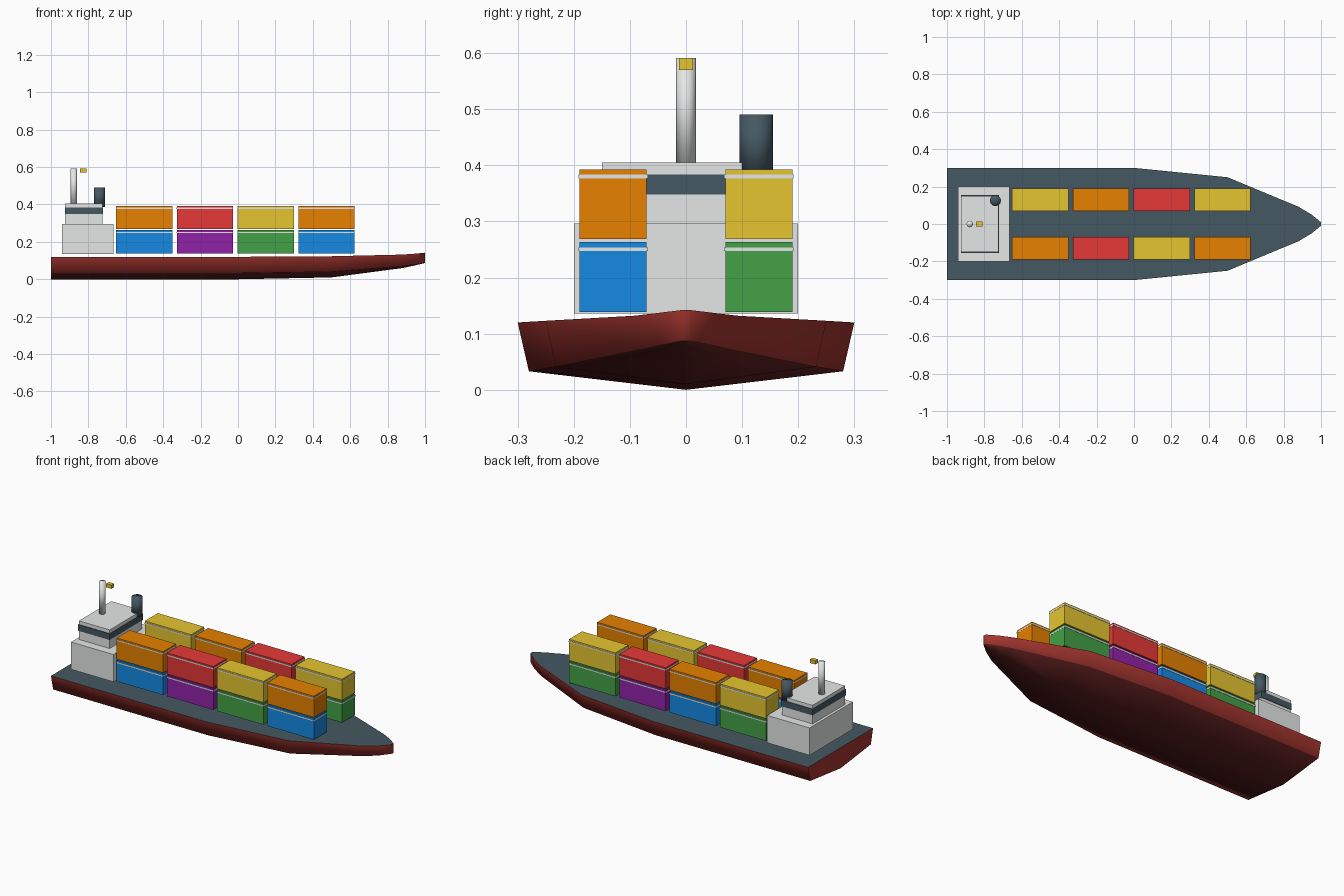
import bpy, bmesh, math

if "Cube" in bpy.data.objects:
    bpy.data.objects.remove(bpy.data.objects["Cube"])


def material(name, r, g, b):
    lin = [((c / 255 + 0.055) / 1.055) ** 2.4 if c > 10 else c / 255 / 12.92 for c in (r, g, b)]
    m = bpy.data.materials.new(name)
    m.diffuse_color = (*lin, 1)
    m.use_nodes = True
    m.node_tree.nodes["Principled BSDF"].inputs["Base Color"].default_value = m.diffuse_color
    return m


HULL = material("hull red", 164, 53, 47)
BOTTOM = material("dark bottom red", 92, 30, 30)
SLATE = material("slate", 69, 88, 98)
WHITE = material("off white", 230, 232, 232)
ORANGE = material("orange", 230, 129, 0)
RED = material("red", 229, 57, 55)
YELLOW = material("yellow", 230, 197, 48)
BLUE = material("blue", 22, 138, 228)
PURPLE = material("purple", 145, 34, 168)
GREEN = material("green", 67, 161, 71)


def finish(name, bm, mats, smooth=False):
    bmesh.ops.recalc_face_normals(bm, faces=bm.faces)
    for f in bm.faces:
        f.smooth = smooth
    me = bpy.data.meshes.new(name)
    bm.to_mesh(me)
    bm.free()
    ob = bpy.data.objects.new(name, me)
    bpy.context.collection.objects.link(ob)
    for m in mats:
        me.materials.append(m)
    return ob


def box(name, x, y, z, mat):
    """Box from (min, max) ranges on each axis."""
    bm = bmesh.new()
    bmesh.ops.create_cube(bm, size=1)
    for v in bm.verts:
        v.co = [r[0] if c < 0 else r[1] for c, r in zip(v.co, (x, y, z))]
    return finish(name, bm, [mat])


def cylinder(name, x, y, radius, z0, z1, mat, sides=12):
    bm = bmesh.new()
    bmesh.ops.create_cone(bm, cap_ends=True, segments=sides,
                          radius1=radius, radius2=radius, depth=z1 - z0)
    bmesh.ops.translate(bm, verts=bm.verts, vec=(x, y, (z0 + z1) / 2))
    return finish(name, bm, [mat], True)


# Hull lofted through stations: x, deck half width, deck z, chine half width, chine z, keel z
stations = [
    (-1.0, 0.30, 0.120, 0.28, 0.033, 0.000),
    (0.0, 0.30, 0.120, 0.28, 0.033, 0.000),
    (0.5, 0.25, 0.123, 0.232, 0.041, 0.010),
    (0.88, 0.092, 0.132, 0.085, 0.071, 0.060),
    (0.95, 0.050, 0.137, 0.046, 0.080, 0.075),
    (1.0, 0.009, 0.142, 0.008, 0.088, 0.087),
]
bm = bmesh.new()
rings = [[bm.verts.new(p) for p in ((x, -dw, dz), (x, -cw, cz), (x, 0, kz), (x, cw, cz), (x, dw, dz))]
         for x, dw, dz, cw, cz, kz in stations]
for a, b in zip(rings, rings[1:]):
    for i in range(5):
        j = (i + 1) % 5
        face = bm.faces.new((a[i], a[j], b[j], b[i]))
        face.material_index = (0, 1, 1, 0, 2)[i]  # side, bottom, bottom, side, deck
bm.faces.new(rings[0])
bm.faces.new(rings[-1])
hull = finish("hull", bm, [HULL, BOTTOM, SLATE], True)
hull.select_set(True)
bpy.context.view_layer.objects.active = hull
bpy.ops.object.shade_smooth_by_angle(angle=math.radians(75))

# Bridge
box("bridge_base", (-0.94, -0.665), (-0.2, 0.2), (0.136, 0.296), WHITE)
box("bridge_upper", (-0.924, -0.725), (-0.15, 0.15), (0.296, 0.405), WHITE)
box("bridge_windows", (-0.926, -0.723), (-0.154, 0.154), (0.348, 0.384), SLATE)
cylinder("mast", -0.878, 0, 0.0175, 0.405, 0.591, WHITE)
box("mast_light", (-0.845, -0.811), (-0.0125, 0.0125), (0.57, 0.591), YELLOW)
cylinder("funnel", -0.741, 0.125, 0.03, 0.386, 0.491, SLATE)

# Containers: two rows, two tiers, four along the deck
tiers = [(0.139, (BLUE, PURPLE, GREEN)), (0.269, (ORANGE, RED, YELLOW))]
for row, (yc, shift) in enumerate(((-0.13, 0), (0.13, 2))):
    for t, (z, colours) in enumerate(tiers):
        for i in range(4):
            xc = -0.5015 + 0.325 * i
            tag = f"{row}_{t}_{i}"
            box("container_" + tag, (xc - 0.15, xc + 0.15), (yc - 0.06, yc + 0.06),
                (z, z + 0.124), colours[(i + shift) % 3])
            box("container_trim_" + tag, (xc - 0.151, xc + 0.151), (yc - 0.062, yc + 0.062),
                (z + 0.108, z + 0.115), WHITE)
